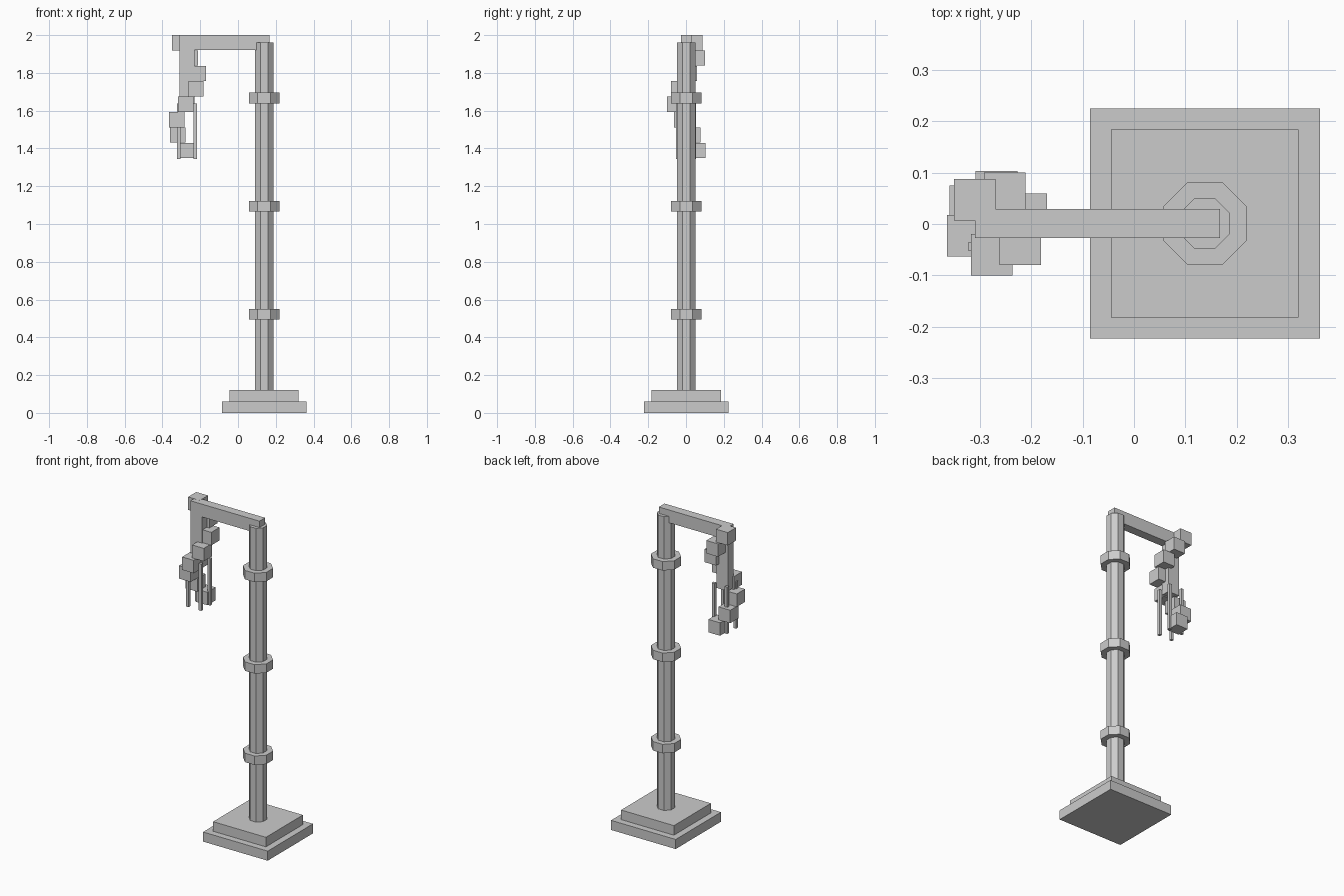
import bpy, math

if "Cube" in bpy.data.objects:
    bpy.data.objects.remove(bpy.data.objects["Cube"])

grey = bpy.data.materials.new("plain_grey")
grey.diffuse_color = (0.6, 0.6, 0.6, 1)
grey.use_nodes = True
grey.node_tree.nodes["Principled BSDF"].inputs["Base Color"].default_value = grey.diffuse_color

POST_X = 0.138    # post and base axis
HANG_X = -0.27    # hanging lantern axis


def box(name, centre, size):
    bpy.ops.mesh.primitive_cube_add(size=1, location=centre)
    ob = bpy.context.object
    ob.name = name
    ob.scale = size
    bpy.ops.object.transform_apply(location=False, rotation=False, scale=True)
    ob.data.materials.append(grey)
    return ob


def octagon(name, apothem, z0, z1):
    # eight-sided prism with flat sides facing the axes
    bpy.ops.mesh.primitive_cylinder_add(
        vertices=8, radius=apothem / math.cos(math.pi / 8), depth=z1 - z0,
        location=(POST_X, 0.001, (z0 + z1) / 2), rotation=(0, 0, math.pi / 8))
    ob = bpy.context.object
    ob.name = name
    ob.data.materials.append(grey)
    return ob


# stepped base
box("base_slab", (POST_X, 0.001, 0.03), (0.448, 0.448, 0.06))
box("base_step", (POST_X, 0.001, 0.09), (0.366, 0.366, 0.06))

# post with three collars
octagon("post", 0.0487, 0.12, 1.96)
for i, z in enumerate((0.522, 1.094, 1.667)):
    octagon(f"collar_{i + 1}", 0.081, z - 0.028, z + 0.028)

# arm and hanging stem
box("arm", (-0.071, 0.001, 1.96), (0.478, 0.056, 0.08))
box("hanging_stem", (HANG_X, 0.001, 1.76), (0.08, 0.056, 0.32))

# blocks winding down around the stem
spiral = [(-0.31, 0.047), (-0.252, 0.06), (-0.21, 0.019), (-0.222, -0.039),
          (-0.277, -0.06), (-0.324, -0.023), (-0.319, 0.035), (-0.268, 0.063)]
for i, (x, y) in enumerate(spiral):
    box(f"spiral_block_{i + 1}", (x, y, 1.96 - i * 0.0815), (0.081, 0.081, 0.081))

# four thin hanging rods
for i, (sx, sy) in enumerate(((-1, -1), (1, -1), (1, 1), (-1, 1))):
    box(f"hanging_rod_{i + 1}", (HANG_X + sx * 0.044, sy * 0.044, 1.491),
        (0.018, 0.018, 0.293))
